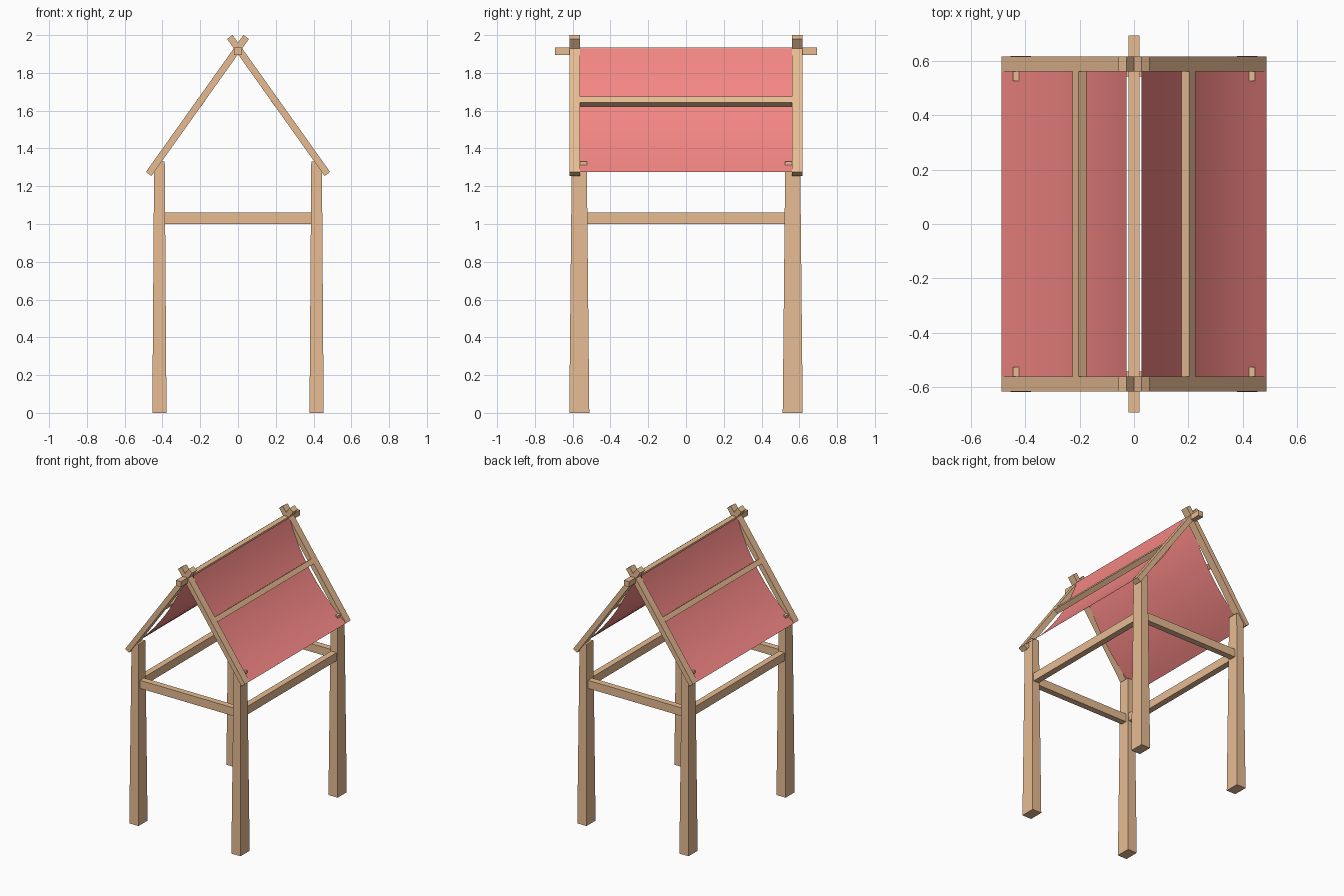
import bpy, bmesh
from math import atan2
from mathutils import Vector, Matrix

if "Cube" in bpy.data.objects:
    bpy.data.objects.remove(bpy.data.objects["Cube"])


def material(name, rgb):
    m = bpy.data.materials.new(name)
    m.diffuse_color = (*rgb, 1)
    m.use_nodes = True
    m.node_tree.nodes["Principled BSDF"].inputs["Base Color"].default_value = m.diffuse_color
    return m


WOOD = material("wood", (0.80, 0.50, 0.29))
CLOTH = material("red_cloth", (0.90, 0.24, 0.23))


def finish(name, bm, mat):
    me = bpy.data.meshes.new(name)
    bm.to_mesh(me)
    bm.free()
    me.materials.append(mat)
    ob = bpy.data.objects.new(name, me)
    bpy.context.collection.objects.link(ob)
    return ob


def beam(name, loc, size, tilt=0.0, taper=1.0):
    """Box centred at loc, turned about y; taper scales its top end."""
    bm = bmesh.new()
    bmesh.ops.create_cube(bm, size=1)
    for v in bm.verts:
        if v.co.z > 0:
            v.co.x *= taper
            v.co.y *= taper
    bm.transform(Matrix.Translation(loc) @ Matrix.Rotation(tilt, 4, 'Y')
                 @ Matrix.Diagonal((*size, 1)))
    return finish(name, bm, WOOD)


SIDES = ((-1, "left"), (1, "right"))
ENDS = ((-1, "front"), (1, "back"))

# tapered legs
for sx, side in SIDES:
    for sy, end in ENDS:
        beam(f"{end}_{side}_leg", (sx * 0.416, sy * 0.565, 0.665),
             (0.075, 0.106, 1.33), taper=0.75)

# horizontal rails between the legs
for sy, end in ENDS:
    beam(f"{end}_rail", (0, sy * 0.565, 1.03), (0.78, 0.045, 0.06))
for sx, side in SIDES:
    beam(f"{side}_rail", (sx * 0.415, 0, 1.03), (0.045, 1.05, 0.06))

# ridge pole
beam("ridge_pole", (0, 0, 1.915), (0.04, 1.385, 0.04))

# crossed rafters and purlins
for sx, side in SIDES:
    low = Vector((sx * 0.473, 0, 1.265))
    high = Vector((-sx * 0.043, 0, 1.99))
    d = high - low
    tilt = atan2(d.x, d.z)
    mid = (low + high) / 2
    for sy, end in ENDS:
        beam(f"{end}_{side}_rafter", (mid.x, sy * 0.588, mid.z),
             (0.036, 0.056, d.length), tilt)
    beam(f"{side}_purlin", (sx * 0.2, 0, 1.648), (0.037, 1.12, 0.037), tilt)

# sagging cloth sheets, one per slope
a, b, c = Vector((0.027, 0, 1.93)), Vector((0.16, 0, 1.537)), Vector((0.488, 0, 1.275))
N = 12
for sx, side in SIDES:
    bm = bmesh.new()
    rows = []
    for i in range(N + 1):
        t = i / N
        p = a * (1 - t) ** 2 + b * 2 * t * (1 - t) + c * t * t
        rows.append([bm.verts.new((sx * p.x, y, p.z)) for y in (-0.56, 0.56)])
    for r, s in zip(rows, rows[1:]):
        f = [r[0], s[0], s[1], r[1]]
        face = bm.faces.new(f if sx > 0 else f[::-1])
        face.smooth = True
    finish(f"{side}_roof_cloth", bm, CLOTH)
